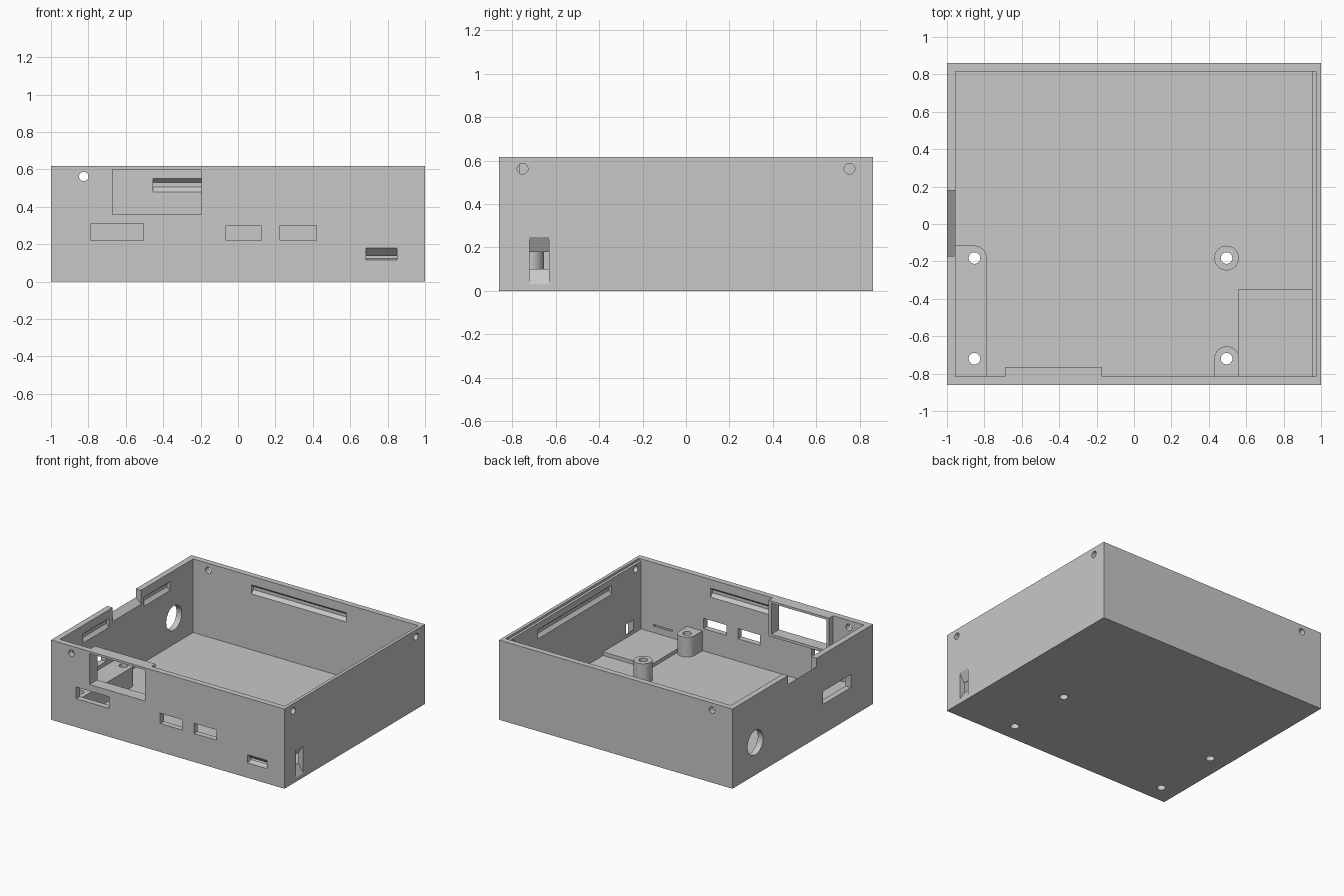
import bpy, bmesh
from math import cos, sin, pi, radians

cube = bpy.data.objects.get("Cube")
if cube:
    bpy.data.objects.remove(cube)

grey = bpy.data.materials.new("light_grey_plastic")
grey.use_nodes = True
colour = (0.58, 0.58, 0.58, 1)
grey.diffuse_color = colour
grey.node_tree.nodes["Principled BSDF"].inputs["Base Color"].default_value = colour


def prism(name, axis, profile, a, b):
    """Extrude a profile in the plane across the axis from a to b."""
    place = {"x": lambda u, v, w: (w, u, v),
             "y": lambda u, v, w: (u, w, v),
             "z": lambda u, v, w: (u, v, w)}[axis]
    bm = bmesh.new()
    low = [bm.verts.new(place(u, v, a)) for u, v in profile]
    high = [bm.verts.new(place(u, v, b)) for u, v in profile]
    bm.faces.new(low)
    bm.faces.new(high)
    n = len(profile)
    for i in range(n):
        j = (i + 1) % n
        bm.faces.new((low[i], low[j], high[j], high[i]))
    bmesh.ops.recalc_face_normals(bm, faces=bm.faces)
    mesh = bpy.data.meshes.new(name)
    bm.to_mesh(mesh)
    bm.free()
    mesh.materials.append(grey)
    ob = bpy.data.objects.new(name, mesh)
    bpy.context.collection.objects.link(ob)
    return ob


def rect(u0, u1, v0, v1):
    return [(u0, v0), (u1, v0), (u1, v1), (u0, v1)]


def arc(u, v, r, start, end, steps):
    angles = [start + (end - start) * i / steps for i in range(steps + 1)]
    return [(u + r * cos(t), v + r * sin(t)) for t in angles]


def circle(u, v, r):
    return arc(u, v, r, 0, 2 * pi, 32)[:-1]


def carve(ob, cutters):
    """Subtract the cutters, bake the result and shade it."""
    for c in cutters:
        mod = ob.modifiers.new("cut", "BOOLEAN")
        mod.operation, mod.solver, mod.object = "DIFFERENCE", "EXACT", c
    bpy.context.view_layer.update()
    deps = bpy.context.evaluated_depsgraph_get()
    mesh = bpy.data.meshes.new_from_object(ob.evaluated_get(deps))
    ob.modifiers.clear()
    ob.data = mesh
    mesh.polygons.foreach_set("use_smooth", [True] * len(mesh.polygons))
    mesh.set_sharp_from_angle(angle=radians(30))


X, Y, H = 1.0, 0.86, 0.617          # outer half sizes and height
IX, IY, FLOOR = 0.955, 0.815, 0.047  # inner half sizes and floor level
TOP = 0.20                           # standoff height
R = 0.066

# Tray cavity and the shallow ledge along the left wall
cuts = [prism("cavity", "z", rect(-IX, IX, -IY, IY), FLOOR, 1),
        prism("ledge", "z", rect(0.9, 0.975, -IY, IY), 0.6, 1)]

# Connector openings in the front wall
window = prism("window_cut", "y", rect(-0.67, -0.195, 0.36, 0.60), -1, -0.7)
cuts.append(window)
for x0, x1, z1 in ((-0.785, -0.505, 0.31), (-0.065, 0.125, 0.30), (0.225, 0.42, 0.30)):
    cuts.append(prism("port", "y", rect(x0, x1, 0.22, z1), -1, -0.79))

# Tapered card slot in the front, tapered cable slot in the left wall
cuts.append(prism("card_slot", "x",
                  [(-0.861, 0.115), (-0.861, 0.18), (-0.814, 0.136), (-0.79, 0.136),
                   (-0.79, 0.126), (-0.814, 0.126)], 0.685, 0.85))
cuts.append(prism("cable_slot", "y",
                  [(1.001, 0.03), (0.96, 0.10), (0.93, 0.10), (0.93, 0.18),
                   (0.96, 0.18), (1.001, 0.25)], -0.72, -0.63))

# Right wall: round hole, slot and sloped notch in the rim
cuts.append(prism("round_hole", "x", circle(0.58, 0.25, 0.095), -1.1, -0.9))
cuts.append(prism("side_slot", "x", rect(-0.59, -0.25, 0.23, 0.33), -1.1, -0.9))
cuts.append(prism("rim_notch", "y",
                  [(-1.01, 0.56), (-0.94, 0.495), (-0.94, 0.7), (-1.01, 0.7)], -0.17, 0.18))

# Snap grooves on the inside of all four walls
def groove(axis, side, inner, a, b):
    w = [(inner - 0.02, 0.48), (inner, 0.48), (inner + 0.023, 0.505),
         (inner + 0.023, 0.53), (inner, 0.55), (inner - 0.02, 0.55)]
    cuts.append(prism("groove", axis, [(side * u, v) for u, v in w], a, b))

groove("x", 1, IY, -0.455, 0.36)
groove("x", -1, IY, -0.18, 0.36)
groove("y", 1, IX, -0.455, 0.455)
groove("y", -1, IX, -0.53, -0.215)
groove("y", -1, IX, 0.215, 0.53)

# Screw holes near the rim
for s in (-1, 1):
    cuts.append(prism("end_screw", "y", circle(-0.825, 0.562, 0.025), s * 0.75, s * 0.95))
    cuts.append(prism("side_screw", "x", circle(s * 0.752, 0.562, 0.025), 0.9, 1.1))

# Mounting holes through floor and standoffs
mounts = [prism("mount_hole", "z", circle(x, y, 0.031), -0.1, 0.4)
          for x in (-0.853, 0.495) for y in (-0.72, -0.182)]

case = prism("case_tray", "z", rect(-X, X, -Y, Y), 0, H)
carve(case, cuts + mounts)

# Standoffs: free post, post joined to the front wall, long rounded pad
base = FLOOR - 0.01
post = prism("round_standoff", "z", circle(0.495, -0.182, R), base, TOP)
wall_post = prism("wall_standoff", "z",
                  arc(0.495, -0.72, R, 0, pi, 24) + [(0.495 - R, -0.82), (0.495 + R, -0.82)],
                  base, TOP)
pad = prism("pad_standoff", "z",
            [(-0.96, -0.82), (-0.787, -0.82)]
            + arc(-0.853, -0.182, R, 0, pi / 2, 12) + [(-0.96, -0.182 + R)],
            base, TOP)
for part in (post, wall_post, pad):
    carve(part, mounts)

# Raised floor in the front left corner
prism("raised_floor", "z", rect(0.557, 0.96, -0.82, -0.35), base, 0.075)

# Frame behind the front window
frame = prism("window_frame", "y", rect(-0.69, -0.17, 0.34, H), -0.82, -0.765)
carve(frame, [window])

for c in cuts + mounts:
    bpy.data.objects.remove(c)
